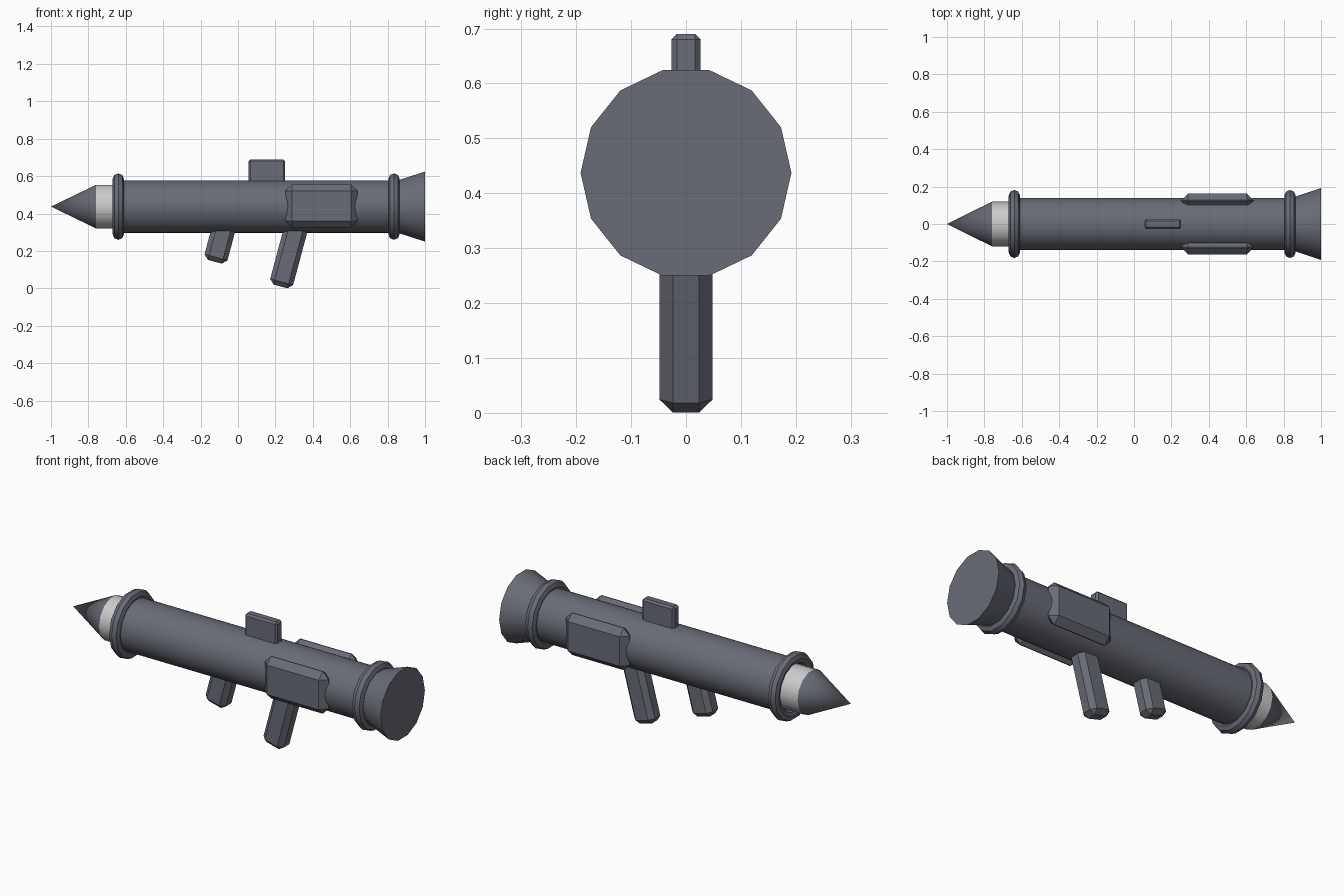
import bpy, bmesh
from math import pi, cos, sin, radians
from mathutils import Matrix, Vector

if "Cube" in bpy.data.objects:
    bpy.data.objects.remove(bpy.data.objects["Cube"])

AXIS_Z = 0.437


def material(name, rgb):
    m = bpy.data.materials.new(name)
    m.diffuse_color = (*rgb, 1)
    m.use_nodes = True
    m.node_tree.nodes["Principled BSDF"].inputs["Base Color"].default_value = m.diffuse_color
    return m


GUNMETAL = material("gunmetal", (0.14, 0.15, 0.18))
WHITE = material("off_white", (0.75, 0.76, 0.76))


def finish(name, bm, mat, smooth=False):
    bmesh.ops.recalc_face_normals(bm, faces=bm.faces)
    mesh = bpy.data.meshes.new(name)
    bm.to_mesh(mesh)
    bm.free()
    mesh.materials.append(mat)
    ob = bpy.data.objects.new(name, mesh)
    bpy.context.collection.objects.link(ob)
    if smooth:
        bpy.ops.object.select_all(action='DESELECT')
        ob.select_set(True)
        bpy.context.view_layer.objects.active = ob
        bpy.ops.object.shade_smooth_by_angle(angle=radians(32))
    return ob


def lathe(name, profile, sides, mat=GUNMETAL, closed=False):
    """Revolve (x, radius) points about the launcher axis, with a vertex on +y."""
    bm = bmesh.new()
    rings = []
    for x, r in profile:
        n = 1 if r == 0 else sides
        rings.append([bm.verts.new((x, r * cos(2 * pi * i / sides),
                                    AXIS_Z + r * sin(2 * pi * i / sides))) for i in range(n)])
    pairs = list(zip(rings, rings[1:]))
    if closed:
        pairs.append((rings[-1], rings[0]))
    for a, b in pairs:
        for i in range(sides):
            j = (i + 1) % sides
            quad = [a[i % len(a)], a[j % len(a)], b[j % len(b)], b[i % len(b)]]
            bm.faces.new(list(dict.fromkeys(quad)))
    if not closed:
        for ring in (rings[0], rings[-1]):
            if len(ring) > 2:
                bm.faces.new(ring)
    return finish(name, bm, mat, True)


def chamfered_box(name, size, center, bevel, tilt=0):
    bm = bmesh.new()
    bmesh.ops.create_cube(bm, size=1, matrix=Matrix.Diagonal((*size, 1)))
    bmesh.ops.bevel(bm, geom=bm.edges[:], offset=bevel, segments=1,
                    profile=0.5, affect='EDGES')
    bm.transform(Matrix.Translation(center) @ Matrix.Rotation(tilt, 4, 'Y'))
    return finish(name, bm, GUNMETAL)


# Main tube and flared rear nozzle
lathe("tube", [(-0.64, 0.14), (0.85, 0.14)], 32)
lathe("rear_flare", [(0.84, 0.139), (1.0, 0.192)], 14)

# Rocket tip: pale collar and pointed nose
lathe("warhead_collar", [(-0.76, 0.119), (-0.60, 0.119)], 14, WHITE)
lathe("warhead_nose", [(-1.0, 0), (-0.76, 0.119)], 14)

# Reinforcing rings at both ends
for name, x in (("front_ring", -0.64), ("rear_ring", 0.834)):
    section = [(x + 0.03 * cos(pi * k / 4), 0.152 + 0.03 * sin(pi * k / 4)) for k in range(8)]
    lathe(name, section, 14, closed=True)

# Top sight
chamfered_box("sight", (0.196, 0.053, 0.15), (0.154, 0, 0.615), 0.01)

# Side housings
for name, s in (("housing_left", 1), ("housing_right", -1)):
    chamfered_box(name, (0.384, 0.075, 0.231), (0.446, s * 0.125, 0.441), 0.035)

# Raked grips, placed by the centre of their bottom face
TILT = radians(15)
up = Vector((sin(TILT), 0, cos(TILT)))
for name, bottom, length in (("rear_grip", (0.227, 0, 0.0103), 0.38),
                             ("front_grip", (-0.124, 0, 0.142), 0.25)):
    chamfered_box(name, (0.127, 0.097, length), Vector(bottom) + up * length / 2, 0.025, TILT)
